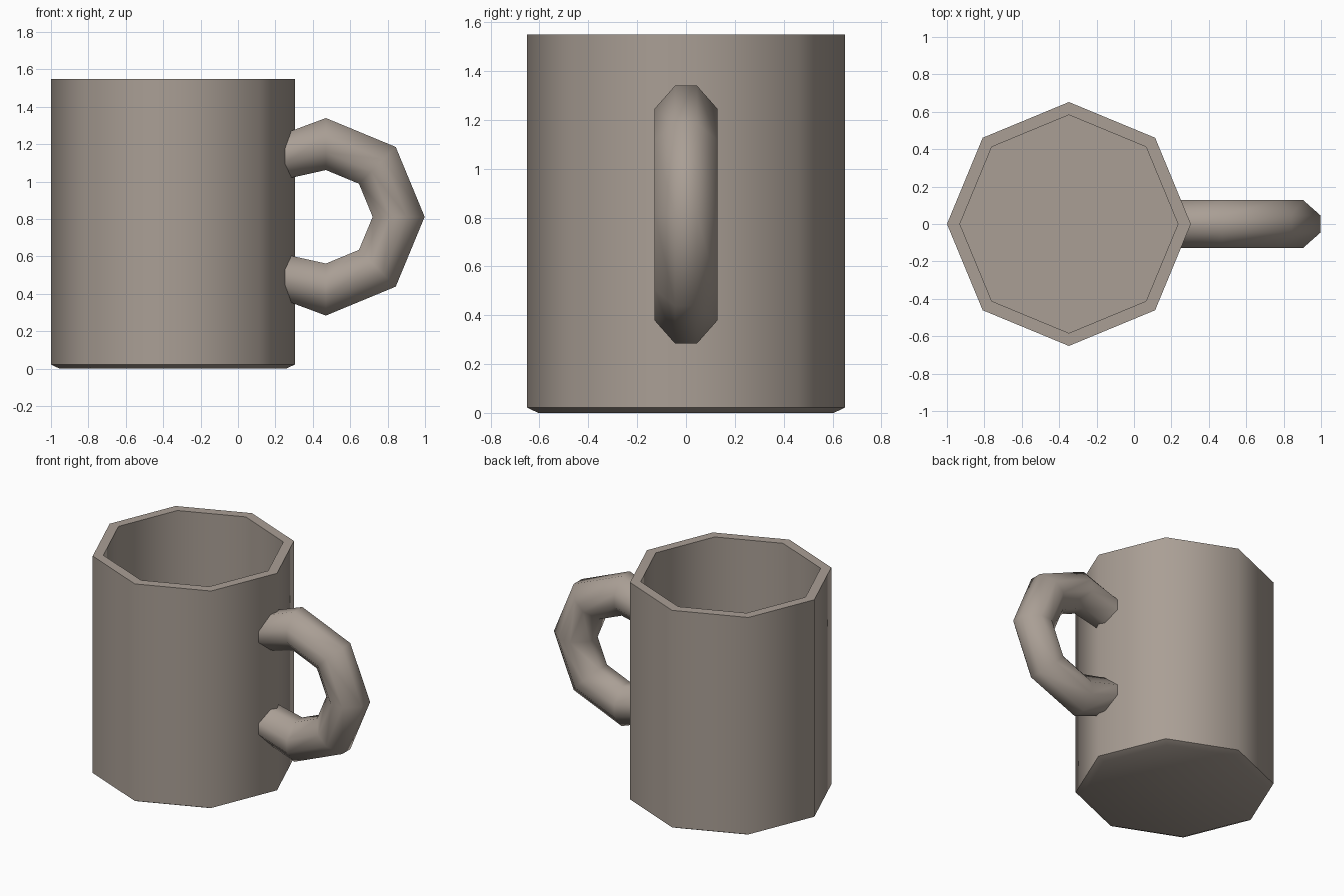
import bpy, bmesh
from math import sin, cos, pi, radians
from mathutils import Vector

cube = bpy.data.objects.get("Cube")
if cube:
    bpy.data.objects.remove(cube, do_unlink=True)

SIDES = 8

# One warm grey glaze
glaze = bpy.data.materials.new("warm_grey")
glaze.use_nodes = True
colour = (0.40, 0.345, 0.30, 1)
glaze.diffuse_color = colour
bsdf = next(n for n in glaze.node_tree.nodes if n.type == 'BSDF_PRINCIPLED')
bsdf.inputs["Base Color"].default_value = colour
bsdf.inputs["Roughness"].default_value = 0.6


def loft(name, rings):
    """Skin a list of rings and cap both ends."""
    bm = bmesh.new()
    loops = [[bm.verts.new(p) for p in ring] for ring in rings]
    for a, b in zip(loops, loops[1:]):
        for i in range(len(a)):
            j = (i + 1) % len(a)
            bm.faces.new((a[i], a[j], b[j], b[i]))
    bm.faces.new(loops[0][::-1])
    bm.faces.new(loops[-1])
    bmesh.ops.recalc_face_normals(bm, faces=bm.faces)
    mesh = bpy.data.meshes.new(name)
    bm.to_mesh(mesh)
    bm.free()
    mesh.materials.append(glaze)
    obj = bpy.data.objects.new(name, mesh)
    bpy.context.collection.objects.link(obj)
    bpy.ops.object.select_all(action='DESELECT')
    obj.select_set(True)
    bpy.context.view_layer.objects.active = obj
    bpy.ops.object.shade_smooth_by_angle(angle=radians(50))
    return obj


# Cup: chamfered foot, outer wall, rim, inner wall, floor (radius, height)
CUP_X = -0.348
profile = [(0.605, 0), (0.652, 0.022), (0.652, 1.55), (0.583, 1.55), (0.583, 0.07)]
loft("cup_body", [[(CUP_X + r * cos(2 * pi * i / SIDES), r * sin(2 * pi * i / SIDES), z)
                   for i in range(SIDES)] for r, z in profile])

# Handle: half an eight-sided ring whose ends sink into the cup wall
section = [(0.139, -0.045), (0.139, 0.045), (0.045, 0.128), (-0.045, 0.128),
           (-0.139, 0.045), (-0.139, -0.045), (-0.045, -0.128), (0.045, -0.128)]
centre = Vector((0.47, 0, 0.812))


def handle_ring(middle, outward, scale=1):
    return [middle + outward * (u * scale) + Vector((0, v, 0)) for u, v in section]


rings = []
for step in range(5):
    a = pi / 2 - step * pi / 4
    out = Vector((cos(a), 0, sin(a)))
    rings.append(handle_ring(centre + out * 0.389, out))
up = Vector((0, 0, 1))
end_offset = Vector((-0.225, 0, 0))
rings.insert(0, handle_ring(centre + end_offset + up * 0.322, up, 0.88))
rings.append(handle_ring(centre + end_offset - up * 0.322, -up, 0.88))
loft("handle", rings)
